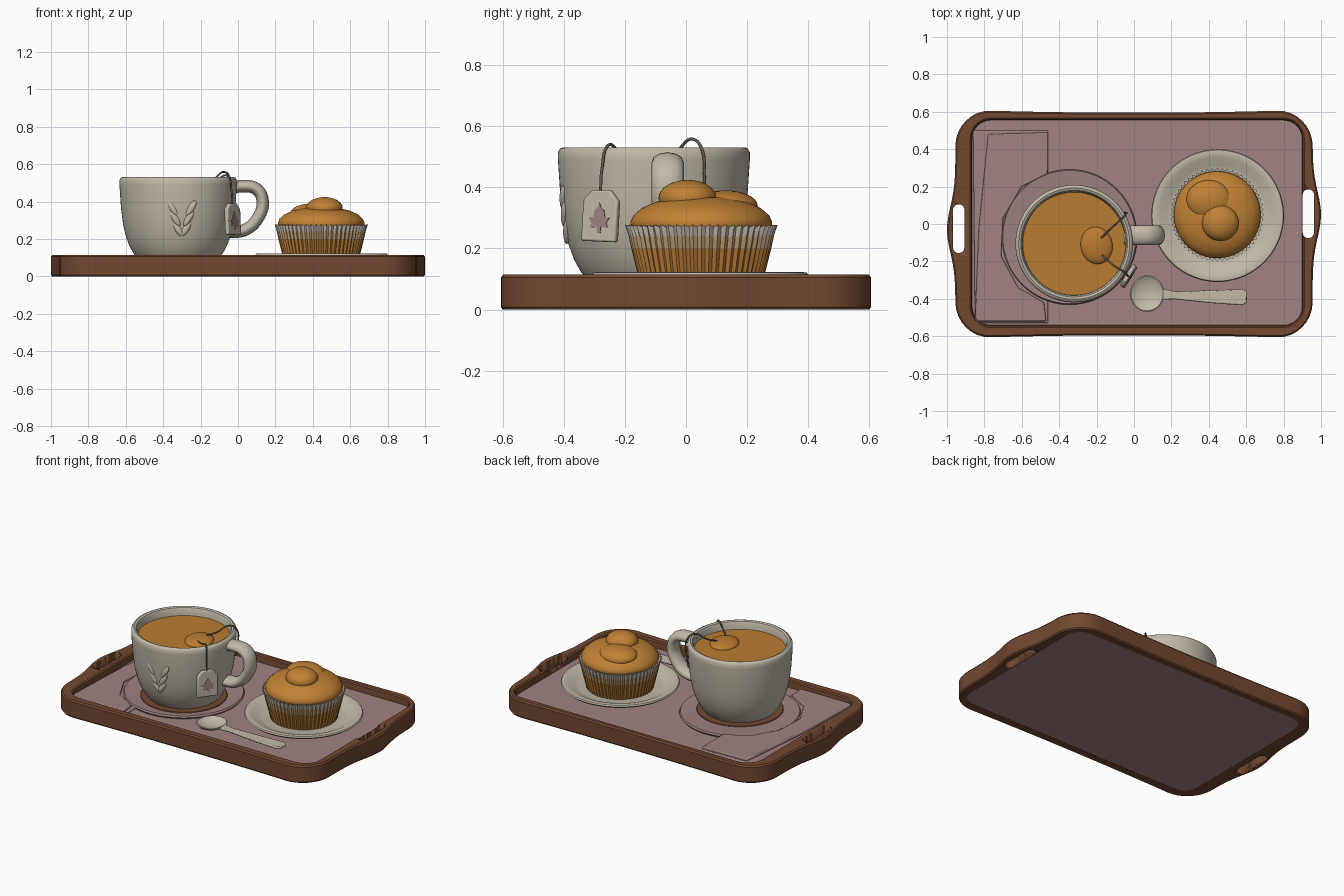
import bpy, bmesh
from math import sin, cos, pi, exp, sqrt
from mathutils import Vector

if "Cube" in bpy.data.objects:
    bpy.data.objects.remove(bpy.data.objects["Cube"], do_unlink=True)


def material(name, r, g, b):
    m = bpy.data.materials.new(name)
    m.use_nodes = True
    m.diffuse_color = (r, g, b, 1)
    node = next(n for n in m.node_tree.nodes if n.type == 'BSDF_PRINCIPLED')
    node.inputs["Base Color"].default_value = (r, g, b, 1)
    node.inputs["Roughness"].default_value = 0.7
    return m


cream = material("cream china", .54, .49, .40)
mauve = material("mauve cloth", .36, .225, .225)
brown = material("brown wood", .17, .066, .03)
orange = material("baked orange", .53, .22, .035)
tea_col = material("tea amber", .49, .20, .03)
ochre = material("ochre paper", .46, .19, .035)
tan = material("tan paper", .50, .33, .17)
grey = material("grey string", .12, .10, .08)


def finish(ob, mats, angle=40):
    for m in mats if isinstance(mats, list) else [mats]:
        ob.data.materials.append(m)
    bpy.ops.object.select_all(action='DESELECT')
    ob.select_set(True)
    bpy.context.view_layer.objects.active = ob
    bpy.ops.object.shade_smooth_by_angle(angle=angle * pi / 180)
    return ob


def to_object(name, bm, mats, angle=40):
    bmesh.ops.recalc_face_normals(bm, faces=bm.faces)
    me = bpy.data.meshes.new(name)
    bm.to_mesh(me)
    bm.free()
    ob = bpy.data.objects.new(name, me)
    bpy.context.collection.objects.link(ob)
    return finish(ob, mats, angle)


def loft(name, rings, mats, cap=True, loop=False, angle=40, rule=None):
    """Bridge equal-length point rings, capped at the ends or closed in a loop."""
    bm = bmesh.new()
    vs = [[bm.verts.new(p) for p in ring] for ring in rings]
    n = len(vs[0])
    for k in range(len(vs) if loop else len(vs) - 1):
        a, b = vs[k], vs[(k + 1) % len(vs)]
        for i in range(n):
            j = (i + 1) % n
            f = bm.faces.new((a[i], a[j], b[j], b[i]))
            if rule:
                f.material_index = rule(k)
    if cap and not loop:
        bm.faces.new(vs[0])
        bm.faces.new(vs[-1])
    return to_object(name, bm, mats, angle)


def lathe(name, profile, centre, mat, seg=64, sx=1, sy=1):
    rings = [[(centre[0] + r * sx * cos(2 * pi * i / seg),
               centre[1] + r * sy * sin(2 * pi * i / seg), z)
              for i in range(seg)] for r, z in profile]
    return loft(name, rings, mat)


def at(points, z):
    return [(x, y, z) for x, y in points]


def slab(name, points, z0, z1, mat, bevel=0.006):
    """Flat sheet with a softened edge."""
    ob = loft(name, [at(points, z0), at(points, z1)], mat)
    if bevel:
        mod = ob.modifiers.new("soft_edge", 'BEVEL')
        mod.width, mod.segments = bevel, 2
    return ob


def blob(name, loc, size, mat, rot=(0, 0, 0)):
    bpy.ops.mesh.primitive_uv_sphere_add(segments=32, ring_count=16, radius=1,
                                         location=loc, rotation=rot)
    ob = bpy.context.object
    ob.name = name
    ob.scale = size
    return finish(ob, mat, 60)


def tube(name, points, radius, mat, y_scale=1, y=0):
    cu = bpy.data.curves.new(name, 'CURVE')
    cu.dimensions = '3D'
    cu.bevel_depth, cu.bevel_resolution = radius, 4
    cu.resolution_u, cu.use_fill_caps = 8, True
    sp = cu.splines.new('BEZIER')
    sp.bezier_points.add(len(points) - 1)
    for bp, p in zip(sp.bezier_points, points):
        bp.co = p
        bp.handle_left_type = bp.handle_right_type = 'AUTO'
    ob = bpy.data.objects.new(name, cu)
    bpy.context.collection.objects.link(ob)
    ob.scale.y, ob.location.y = y_scale, y
    bpy.ops.object.select_all(action='DESELECT')
    ob.select_set(True)
    bpy.context.view_layer.objects.active = ob
    bpy.ops.object.convert(target='MESH')
    return finish(bpy.context.object, mat, 60)


def outline(hx, hy, r, cx=0, cy=0, bulge=0):
    """Rounded rectangle; a bulge swells the short sides and pinches the long ones."""
    signs = [(1, 1), (-1, 1), (-1, -1), (1, -1)]
    pts = []
    for k in range(4):
        def corner(q, a):
            sx, sy = signs[q % 4]
            return Vector((sx * (hx - r) + r * cos(a), sy * (hy - r) + r * sin(a)))
        pts += [corner(k, pi / 2 * (k + i / 8)) for i in range(9)]
        end = pi / 2 * (k + 1)
        pts += [corner(k, end).lerp(corner(k + 1, end), i / 20) for i in range(1, 20)]
    for p in pts:
        if bulge:
            s = 1 if p.x > 0 else -1
            if abs(p.x) > hx * .9:
                p.x += s * bulge * exp(-((p.y - .04 * s - .01) / .17) ** 2)
            p.y *= .98 + .03 * min(p.x * p.x, .7)
    return [(p.x + cx, p.y + cy) for p in pts]


# Tray: wooden rim with two hand slots, cloth-covered floor
def outer(d):
    return outline(.955 - d, .607 - d, .19 - d, bulge=.045)


def inner(d):
    return outline(.882 + d, .548 + d, .10 + d, .017, .007)


rim = loft("tray_rim", [at(outer(.006), 0), at(outer(0), .008), at(outer(0), .105),
                        at(outer(.008), .115), at(inner(.012), .115), at(inner(.004), .108),
                        at(inner(0), .07), at(inner(0), 0)], brown, loop=True, angle=35)
for cx, cy in [(-.937, -.025), (.932, .055)]:
    cutter = slab("slot_cutter", outline(.03, .13, .029, cx, cy), -.1, .3, brown, 0)
    cutter.hide_render = True
    mod = rim.modifiers.new("slot", 'BOOLEAN')
    mod.operation, mod.solver, mod.object = 'DIFFERENCE', 'EXACT', cutter
    bpy.context.view_layer.objects.active = rim
    bpy.ops.object.modifier_apply(modifier=mod.name)
    bpy.data.objects.remove(cutter, do_unlink=True)
loft("tray_floor", [at(inner(0), .001), at(inner(0), .07)], mauve)

# Folded napkin under the cup side
slab("napkin_lower", [(-.86, .50), (-.46, .50), (-.46, .25), (-.46, -.53), (-.85, -.53)],
     .065, .084, mauve)
slab("napkin_fold", [(-.78, .48), (-.46, .49), (-.46, .27), (-.60, .20), (-.70, .03),
                     (-.71, -.17), (-.62, -.34), (-.48, -.42), (-.47, -.52), (-.85, -.52),
                     (-.83, -.02)], .08, .100, mauve)

# Saucer and cup
lathe("saucer", [(.01, .066), (.35, .066), (.362, .082), (.356, .092), (.345, .092),
                 (.30, .085), (.01, .085)], (-.345, -.07), mauve)
cup_c = (-.32, -.105)
lathe("cup_ring", [(.01, .08), (.262, .08), (.258, .090), (.01, .090)], cup_c, brown)
lathe("cup", [(.01, .082), (.20, .082), (.218, .095), (.24, .125), (.262, .165), (.28, .215),
              (.295, .28), (.306, .37), (.314, .49), (.314, .515), (.307, .527), (.297, .531),
              (.285, .526), (.278, .512), (.274, .47), (.268, .42), (.01, .42)], cup_c, cream, 80)
lathe("tea", [(.01, .43), (.272, .43), (.275, .478), (.01, .478)], cup_c, tea_col)
tube("cup_handle", [(-.05, 0, .47), (.03, 0, .482), (.10, 0, .466), (.132, 0, .40),
                    (.105, 0, .31), (.04, 0, .25), (-.06, 0, .235)], .033, cream, 1.6, -.06)

# Raised leaf sprig on the front of the cup
for dx, z, r in [(.022, .255, .288), (.036, .31, .297), (.05, .365, .303)]:
    for s in (-1, 1):
        blob("cup_leaf", (-.30 + s * dx, cup_c[1] - sqrt(r * r - dx * dx) + .002, z),
             (.017, .012, .046), cream, (0, s * .55, 0))

# Tea bag, its string and the hanging tag
blob("tea_bag", (-.20, -.115, .478), (.085, .10, .032), tea_col, (0, 0, .2))
tube("tag_string", [(-.03, -.28, .38), (-.035, -.275, .46), (-.055, -.255, .537),
                    (-.11, -.22, .52), (-.19, -.15, .495)], .005, grey)
tube("bag_string", [(-.20, -.10, .495), (-.13, -.03, .52), (-.075, .02, .558),
                    (-.045, .05, .53), (-.045, .06, .43), (-.06, .06, .35)], .005, grey)


def upright(name, pts, x0, x1, mat):
    ob = loft(name, [[(x, y, z) for y, z in pts] for x in (x0, x1)], mat)
    ob.location, ob.rotation_euler = (-.028, -.277, .305), (0, -.06, -.55)
    return ob


tag = upright("tag", [(-.07, -.08), (.062, -.085), (.066, .05), (.035, .085),
                      (-.035, .085), (-.066, .055)], -.012, .012, cream)
mod = tag.modifiers.new("soft_edge", 'BEVEL')
mod.width, mod.segments = .006, 2
half = [(.006, -.055), (.008, -.035), (.033, -.038), (.028, -.022), (.04, -.005),
        (.022, -.002), (.018, .02), (.006, .028)]
upright("tag_leaf", half + [(0, .045)] + [(-y, z) for y, z in reversed(half)],
        .011, .0145, mauve)

# Plate
muffin_c = (.445, .05)
lathe("plate", [(.01, .068), (.24, .068), (.34, .10), (.355, .113), (.350, .121), (.335, .123),
                (.31, .117), (.268, .096), (.25, .091), (.01, .090)], (.447, .045), cream, 80)


# Muffin: pleated paper case, domed top with two swells
def pleats(r, z, depth, jag=0, n=112):
    return [(muffin_c[0] + (r + depth * (-1) ** i) * cos(2 * pi * i / n),
             muffin_c[1] + (r + depth * (-1) ** i) * sin(2 * pi * i / n),
             z + jag * (-1) ** i) for i in range(n)]


loft("muffin_case", [pleats(.198, .088, .003), pleats(.225, .20, .004),
                     pleats(.234, .24, .005, .006), pleats(.243, .274, .007, .004),
                     pleats(.222, .268, .002)],
     [ochre, tan, cream], angle=20, rule=lambda k: min(k, 2))
lathe("muffin_top", [(.01, .24), (.215, .25), (.231, .272), (.232, .287), (.222, .308),
                     (.195, .332), (.15, .352), (.09, .366), (.01, .372)], muffin_c, orange)
blob("muffin_peak", (.462, .005, .365), (.098, .095, .059), orange)
blob("muffin_swell", (.40, .13, .338), (.12, .105, .052), orange)

# Spoon
lathe("spoon_bowl", [(.005, .076), (.05, .08), (.085, .095), (.098, .109), (.092, .112),
                     (.08, .105), (.05, .092), (.005, .088)], (.07, -.372), cream, 48, .93)
slab("spoon_handle", [(.145, -.345), (.22, -.362), (.40, -.355), (.585, -.348), (.605, -.365),
                      (.603, -.42), (.58, -.435), (.40, -.422), (.22, -.402), (.145, -.405)],
     .092, .110, cream)
